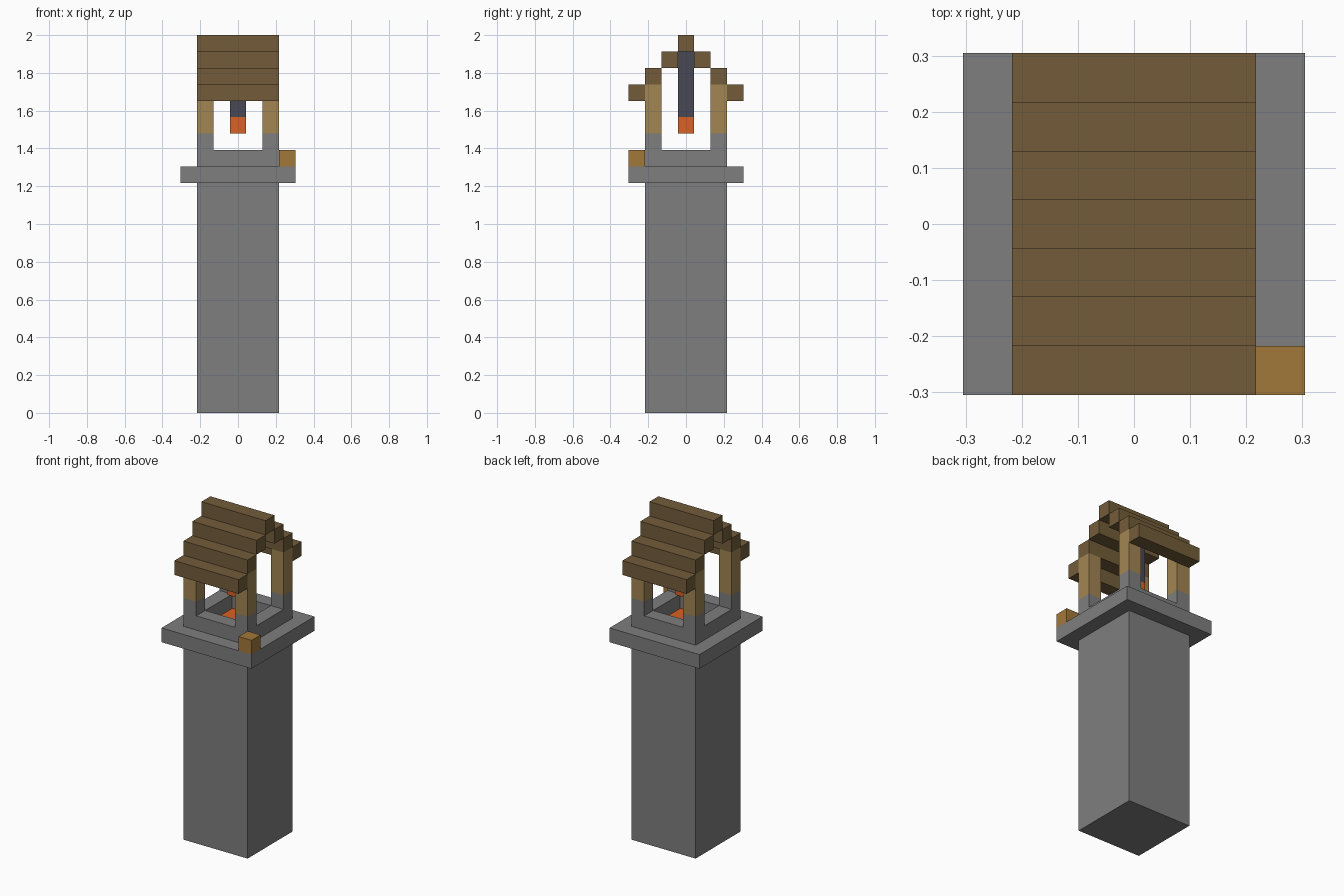
import bpy
import bmesh

cube = bpy.data.objects.get("Cube")
if cube:
    bpy.data.objects.remove(cube, do_unlink=True)

U = 2 / 23  # one block of the grid


def linear(c):
    c /= 255
    return c / 12.92 if c <= 0.04045 else ((c + 0.055) / 1.055) ** 2.4


def material(name, *rgb):
    mat = bpy.data.materials.new(name)
    mat.use_nodes = True
    color = [linear(c) for c in rgb] + [1]
    mat.diffuse_color = color
    bsdf = mat.node_tree.nodes["Principled BSDF"]
    bsdf.inputs["Base Color"].default_value = color
    bsdf.inputs["Roughness"].default_value = 0.9
    return mat


stone = material("grey stone", 126, 126, 126)
pale_wood = material("pale wood", 162, 133, 82)
dark_wood = material("dark wood", 115, 92, 58)
crate_wood = material("golden wood", 162, 120, 58)
ember = material("glowing orange", 216, 98, 38)
iron = material("dark iron", 73, 73, 86)


def finish(name, bm, mat):
    mesh = bpy.data.meshes.new(name)
    bmesh.ops.recalc_face_normals(bm, faces=bm.faces)
    bm.to_mesh(mesh)
    bm.free()
    mesh.materials.append(mat)
    obj = bpy.data.objects.new(name, mesh)
    bpy.context.collection.objects.link(obj)
    return obj


def box(name, mat, x, y, z):
    """Box from (min, max) block ranges on each axis."""
    bm = bmesh.new()
    bmesh.ops.create_cube(bm, size=1)
    for v in bm.verts:
        v.co = [U * (r[0] if c < 0 else r[1]) for c, r in zip(v.co, (x, y, z))]
    return finish(name, bm, mat)


def ring(name, mat, outer, inner, z):
    """Square frame with an open middle."""
    bm = bmesh.new()
    corners = [(-1, -1), (1, -1), (1, 1), (-1, 1)]
    loops = [[bm.verts.new((cx * r * U, cy * r * U, h * U)) for cx, cy in corners]
             for r, h in ((outer, z[0]), (outer, z[1]), (inner, z[1]), (inner, z[0]))]
    for a, b in zip(loops, loops[1:] + loops[:1]):
        for i in range(4):
            j = (i + 1) % 4
            bm.faces.new((a[i], a[j], b[j], b[i]))
    return finish(name, bm, mat)


def span(sign, a, b):
    return tuple(sorted((sign * a, sign * b)))


# Tower shaft, ledge and parapet
box("tower_shaft", stone, (-2.5, 2.5), (-2.5, 2.5), (0, 14))
ring("ledge", stone, 3.5, 1.5, (14, 15))
ring("parapet", stone, 2.5, 1.5, (15, 16))
box("fire_floor", ember, (-1.5, 1.5), (-1.5, 1.5), (14, 15))

# Corner posts with stone feet
for sx, side in ((1, "left"), (-1, "right")):
    for sy, end in ((-1, "front"), (1, "back")):
        x, y = span(sx, 1.5, 2.5), span(sy, 1.5, 2.5)
        box(f"post_foot_{end}_{side}", stone, x, y, (16, 17))
        box(f"post_{end}_{side}", pale_wood, x, y, (17, 20))

# Stepped gable roof
for sy, end in ((-1, "front"), (1, "back")):
    for step in range(3):
        box(f"roof_step_{end}_{step + 1}", dark_wood, (-2.5, 2.5),
            span(sy, 2.5 - step, 3.5 - step), (19 + step, 20 + step))
box("roof_ridge", dark_wood, (-2.5, 2.5), (-0.5, 0.5), (22, 23))

# Hanging lamp under the ridge
box("lamp_hanger", iron, (-0.5, 0.5), (-0.5, 0.5), (18, 22))
box("lamp", ember, (-0.5, 0.5), (-0.5, 0.5), (17, 18))

# Small crate on the ledge corner
box("crate", crate_wood, (2.5, 3.5), (-3.5, -2.5), (15, 16))
